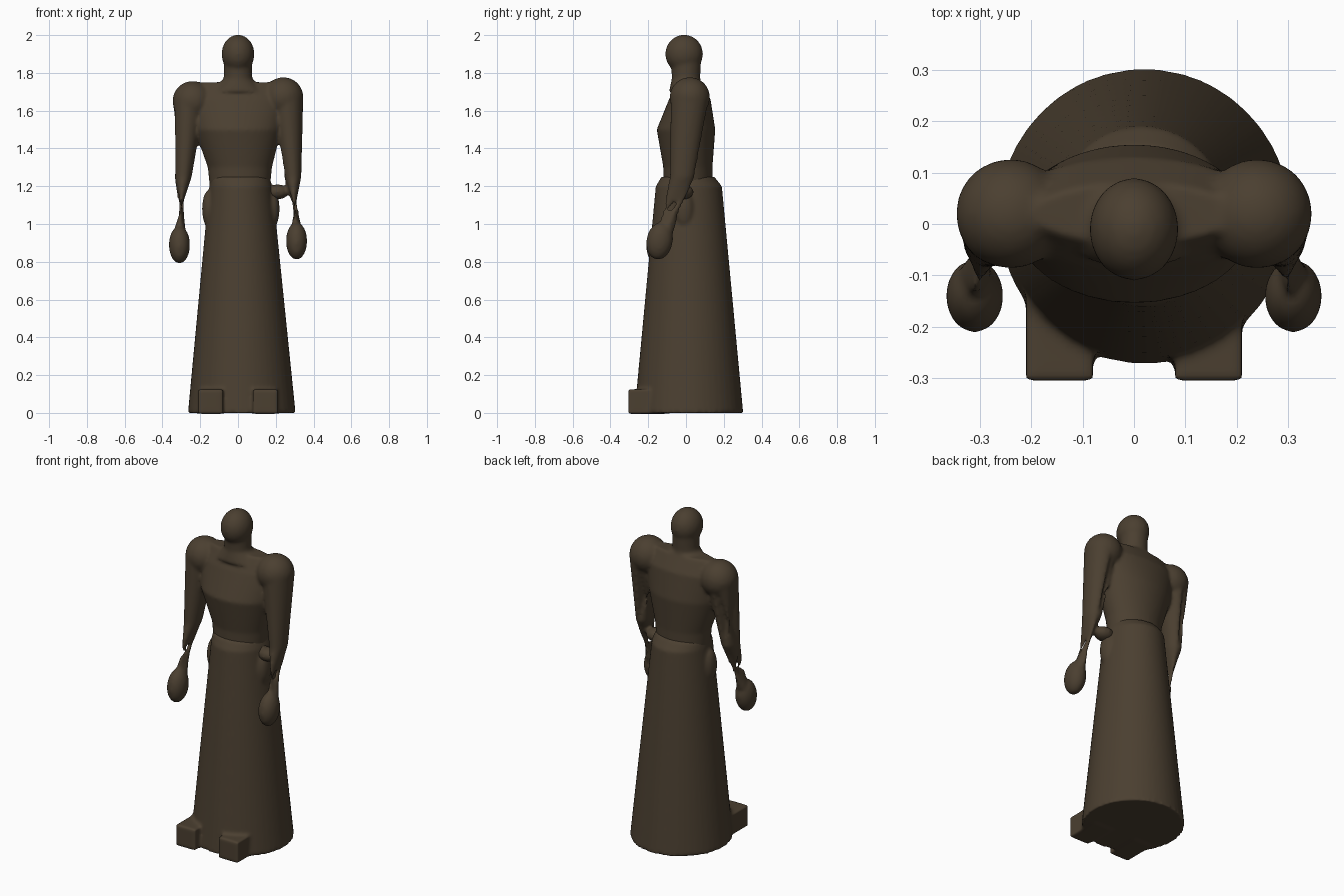
import bpy, bmesh, math
from mathutils import Matrix, Vector

default_cube = bpy.data.objects.get("Cube")
if default_cube:
    bpy.data.objects.remove(default_cube, do_unlink=True)

brown = (0.07, 0.05, 0.03, 1)
cloth = bpy.data.materials.new("dark_brown_cloth")
cloth.use_nodes = True
cloth.diffuse_color = brown
shader = cloth.node_tree.nodes["Principled BSDF"]
shader.inputs["Base Color"].default_value = brown
shader.inputs["Roughness"].default_value = 0.8


def add_limb(bm, *stations):
    """Skin a run of level ellipses, each given as centre and radii."""
    previous = None
    for centre, radii in stations:
        placement = Matrix.Translation(centre) @ Matrix.Diagonal(Vector((*radii, 1, 1)))
        ring = bmesh.ops.create_circle(bm, segments=48, radius=1, matrix=placement)["verts"]
        if previous is None:
            bm.faces.new(reversed(ring))
        else:
            for index, vert in enumerate(ring):
                bm.faces.new((previous[index - 1], previous[index], vert, ring[index - 1]))
        previous = ring
    bm.faces.new(previous)


def add_ball(bm, centre, radii, tilt=0):
    placement = (Matrix.Translation(centre)
                 @ Matrix.Rotation(math.radians(tilt), 4, 'X')
                 @ Matrix.Diagonal(Vector((*radii, 1))))
    bmesh.ops.create_uvsphere(bm, u_segments=24, v_segments=16, radius=1, matrix=placement)


def add_block(bm, centre, size):
    placement = Matrix.Translation(centre) @ Matrix.Diagonal(Vector((*size, 1)))
    bmesh.ops.create_cube(bm, size=1, matrix=placement)


def fuse_parts(name, bm, smoothing):
    """Melt the overlapping volumes into one smooth skin."""
    bmesh.ops.recalc_face_normals(bm, faces=bm.faces)
    mesh = bpy.data.meshes.new(name)
    bm.to_mesh(mesh)
    bm.free()
    mesh.materials.append(cloth)
    figure_part = bpy.data.objects.new(name, mesh)
    bpy.context.collection.objects.link(figure_part)
    remesh = figure_part.modifiers.new("fuse", 'REMESH')
    remesh.mode = 'VOXEL'
    remesh.voxel_size = 0.01
    remesh.use_smooth_shade = True
    soften = figure_part.modifiers.new("soften", 'SMOOTH')
    soften.factor = 0.5
    soften.iterations = smoothing


# Torso from waist to shoulder line
upper_body = bmesh.new()
add_limb(upper_body,
         ((0.01, 0.01, 1.2), (0.16, 0.13)),
         ((0.01, 0.01, 1.3), (0.17, 0.13)),
         ((0, 0, 1.5), (0.23, 0.155)),
         ((0, 0.02, 1.66), (0.25, 0.11)),
         ((0, 0.02, 1.75), (0.2, 0.06)))

# Neck and head
add_limb(upper_body,
         ((0, 0, 1.7), (0.14, 0.09)),
         ((0, 0, 1.77), (0.075, 0.075)),
         ((0, 0, 1.87), (0.075, 0.08)))
add_ball(upper_body, (0, -0.01, 1.9), (0.087, 0.1, 0.102))

# Shoulders, arms and hands, the left side a little higher
for side in (-1, 1):
    lift = 0.01 * side
    add_ball(upper_body, (side * 0.24, 0.02, 1.66 + lift), (0.107, 0.107, 0.107))
    add_limb(upper_body,
             ((side * 0.31, -0.11, 0.95), (0.035, 0.04)),
             ((side * 0.29, -0.02, 1.25), (0.045, 0.065)),
             ((side * 0.26, 0.02, 1.66), (0.085, 0.1)))
    add_ball(upper_body, (side * 0.31, -0.14, 0.9 + lift), (0.056, 0.07, 0.1), -10)

# Sleeve snag between the left arm and the hip
add_ball(upper_body, (0.21, -0.01, 1.17), (0.06, 0.05, 0.04))
fuse_parts("upper_body", upper_body, smoothing=6)

# Flared skirt with a rounded waistband
robe_skirt = bmesh.new()
add_limb(robe_skirt,
         ((0.02, 0.015, 0), (0.285, 0.288)),
         ((0.015, 0.015, 1.2), (0.167, 0.175)),
         ((0.01, 0.01, 1.25), (0.155, 0.14)))

# Shoe bulges at the hem and gathered cloth at the hips
for side in (-1, 1):
    add_block(robe_skirt, (side * 0.145, -0.2, 0.06), (0.13, 0.21, 0.13))
    add_ball(robe_skirt, (0.015 + side * 0.17, -0.01, 1.08), (0.035, 0.05, 0.1))
fuse_parts("robe_skirt", robe_skirt, smoothing=4)
